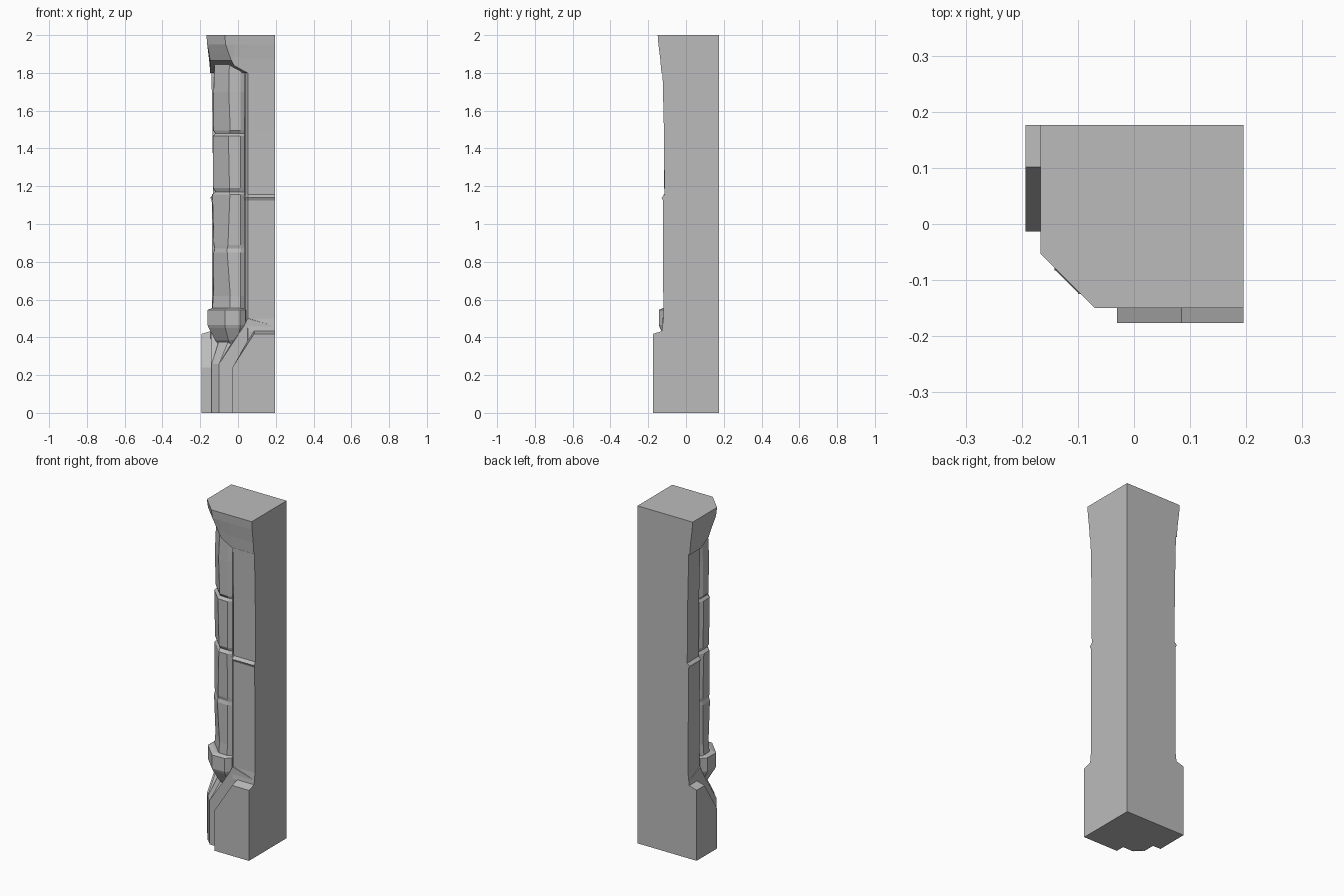
import bpy, bmesh

cube = bpy.data.objects.get("Cube")
if cube:
    bpy.data.objects.remove(cube)

stone = bpy.data.materials.new("grey stone")
stone.use_nodes = True
GREY = (0.5, 0.5, 0.5, 1)
stone.diffuse_color = GREY
stone.node_tree.nodes["Principled BSDF"].inputs["Base Color"].default_value = GREY

RIGHT, BACK, SHIFT = 0.195, 0.176, 0.017


def swap(p):
    """Mirror a point across the diagonal through the carved corner."""
    return (p[1] - SHIFT, min(p[0] + SHIFT, BACK), p[2])


def loft(name, rings):
    """Join rings of equal length into a closed, flat-shaded solid."""
    bm = bmesh.new()
    rows = [[bm.verts.new(p) for p in ring] for ring in rings]
    n = len(rows[0])
    for low, high in zip(rows, rows[1:]):
        for i in range(n):
            j = (i + 1) % n
            bm.faces.new((low[i], low[j], high[j], high[i]))
    bm.faces.new(rows[0][::-1])
    bm.faces.new(rows[-1])
    bmesh.ops.recalc_face_normals(bm, faces=bm.faces)
    mesh = bpy.data.meshes.new(name)
    bm.to_mesh(mesh)
    bm.free()
    mesh.materials.append(stone)
    obj = bpy.data.objects.new(name, mesh)
    bpy.context.collection.objects.link(obj)


def ring(half, back=(RIGHT, BACK)):
    """Complete a half section by mirroring it across the diagonal."""
    z = half[0][2]
    return half + [swap(p) for p in reversed(half)] + [(*back, z)]


# Main body with a lipped joint halfway up
body = []
for z, d in ((0, .12), (.43, .128), (.5, .12), (1.125, .122), (1.14, .13),
             (1.155, .114), (1.5, .117), (1.84, .125)):
    body.append(ring([(RIGHT, -d, z), (.052, -d, z), (.04, -d + .025, z),
                      (-.03, -d + .04, z)]))
loft("pillar_body", body)

# Rough corner column: height, outward push, sideways drift
column = []
for z, push, drift in ((.5, .012, 0), (.62, .004, .004), (.85, .002, -.012),
                       (.87, -.004, -.012), (.89, .001, -.008),
                       (1.155, .008, .002), (1.17, -.008, 0), (1.19, .004, 0),
                       (1.465, .005, -.006), (1.48, -.008, 0), (1.495, .003, .004),
                       (1.7, .002, -.004), (1.88, -.004, 0)):
    column.append(ring([(.035, -.1, z), (.012, -.112 - push, z),
                        (-.045 + drift, -.11 - push, z)], (.05, .05)))
loft("corner_column", column)

# Corner of the foot, tapering in below the collar
foot = []
for z, x, y in ((0, -.1, -.122), (.26, -.1, -.122), (.37, -.055, -.088),
                (.47, -.055, -.088)):
    foot.append(ring([(.04, y, z), (x, y, z)], (.05, .05)))
loft("foot_corner", foot)

# Corbel and collar around the corner column
collar = []
for z, k in ((.355, .55), (.385, .72), (.45, .96), (.465, 1), (.545, 1), (.555, .84)):
    collar.append(ring([(.04 * k, -.115 * k, z), (.01 * k, -.142 * k, z),
                        (-.07 * k, -.144 * k, z)], (.05, .05)))
loft("collar", collar)

# Capital flaring to a chamfered top, its underside arched at the corner
capital = []
for z, d, x, arch in ((1.8, .13, -.035, .065), (1.87, .136, -.048, .03),
                      (1.95, .146, -.065, 0), (2, .15, -.07, 0)):
    capital.append(ring([(RIGHT, -d, z), (.05, -d, z), (-.02, -d, z + arch * .6),
                         (x, -d, z + arch)]))
loft("capital", capital)


# Plinth blocks and sloping bands, one on each carved side
def slab(outline, front, rear, rise):
    return [[(x, front, z) for x, z in outline],
            [(x, rear, z + (rise if z > .3 else 0)) for x, z in outline]]


plinth = slab([(-.03, 0), (-.03, .24), (.085, .418), (RIGHT, .418), (RIGHT, 0)],
              -.176, -.11, .02)
band = slab([(-.1, 0), (-.1, .26), (.035, .465), (.05, .5), (.19, .46), (.19, 0)],
            -.125, -.05, .02)
for part, rings in (("plinth_block", plinth), ("sloping_band", band)):
    loft("front_" + part, rings)
    loft("right_" + part, [[swap(p) for p in r] for r in rings])
